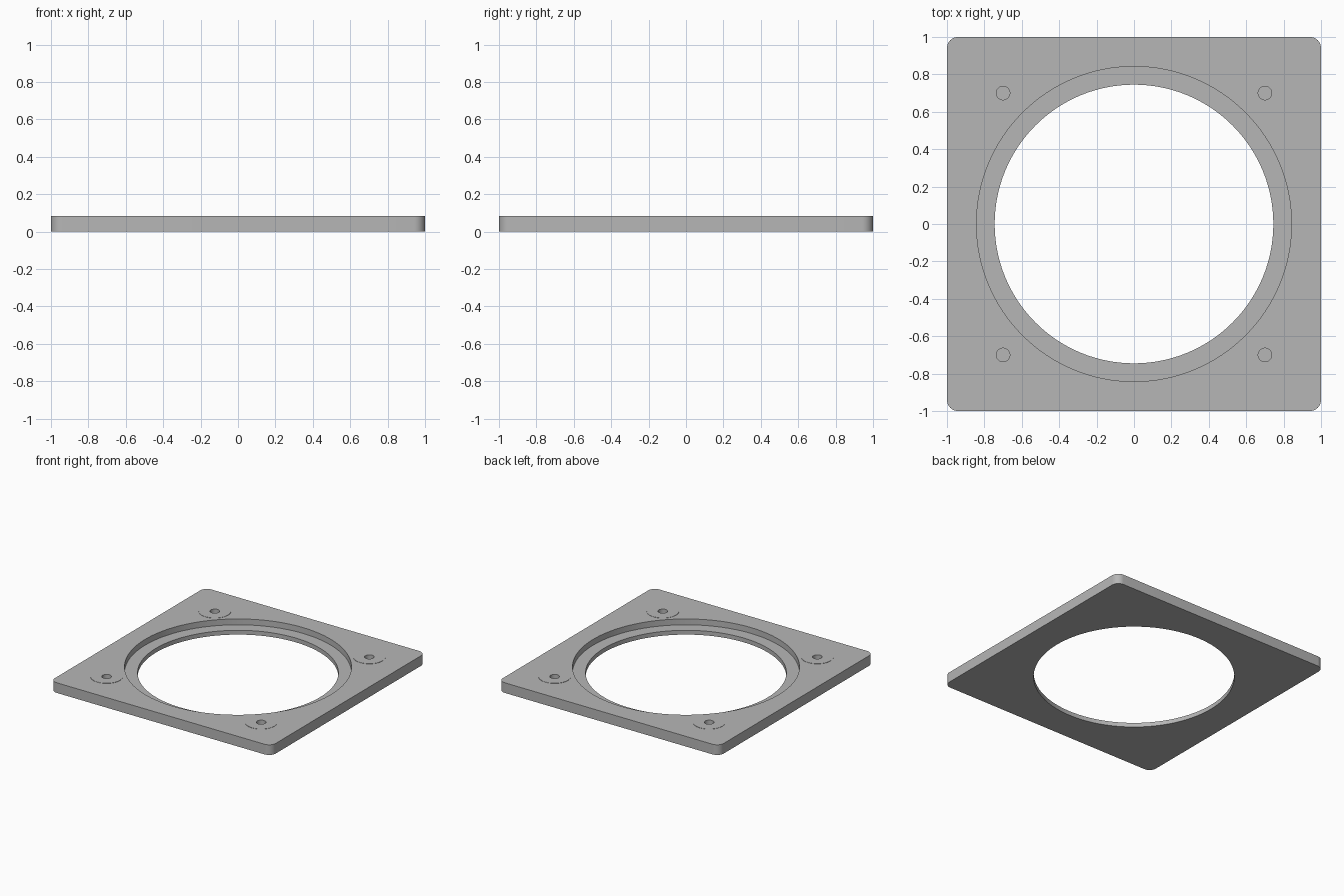
import bpy
import bmesh

old = bpy.data.objects.get("Cube")
if old:
    bpy.data.objects.remove(old, do_unlink=True)

HEIGHT = 0.085
PAD = 0.002          # thin raised pad round each screw hole
LEDGE = 0.035        # height of the inner ledge
CORNER = 0.06

grey = bpy.data.materials.new("plain grey")
grey.use_nodes = True
colour = (0.47, 0.47, 0.47, 1)
grey.diffuse_color = colour
grey.node_tree.nodes["Principled BSDF"].inputs["Base Color"].default_value = colour


def cylinder(name, radius, bottom, top, x=0, y=0, sides=128):
    bpy.ops.mesh.primitive_cylinder_add(
        vertices=sides, radius=radius, depth=top - bottom,
        location=(x, y, (bottom + top) / 2))
    obj = bpy.context.object
    obj.name = name
    obj.data.materials.append(grey)
    return obj


def combine(target, tool, operation):
    bpy.context.view_layer.objects.active = target
    mod = target.modifiers.new(operation.lower(), "BOOLEAN")
    mod.operation = operation
    mod.solver = "EXACT"
    mod.object = tool
    bpy.ops.object.modifier_apply(modifier=mod.name)
    bpy.data.objects.remove(tool, do_unlink=True)


# Square plate with rounded vertical corners
bm = bmesh.new()
bmesh.ops.create_cube(bm, size=2)
for v in bm.verts:
    v.co.z = (HEIGHT - PAD) if v.co.z > 0 else 0
uprights = [e for e in bm.edges
            if abs(e.verts[0].co.z - e.verts[1].co.z) > PAD]
bmesh.ops.bevel(bm, geom=uprights, offset=CORNER, segments=10,
                affect="EDGES", profile=0.5)
mesh = bpy.data.meshes.new("mounting_plate")
bm.to_mesh(mesh)
bm.free()
mesh.materials.append(grey)
plate = bpy.data.objects.new("mounting_plate", mesh)
bpy.context.collection.objects.link(plate)

# Large opening with a stepped ledge
combine(plate, cylinder("recess_cutter", 0.842, LEDGE, 0.2), "DIFFERENCE")
combine(plate, cylinder("opening_cutter", 0.745, -0.1, 0.2), "DIFFERENCE")

# Raised pads and blind screw holes near the corners
for x in (-0.7, 0.7):
    for y in (-0.7, 0.7):
        combine(plate, cylinder("pad", 0.12, LEDGE, HEIGHT, x, y, 48), "UNION")
        combine(plate, cylinder("hole_cutter", 0.036, LEDGE, 0.2, x, y, 48),
                "DIFFERENCE")

bpy.ops.object.select_all(action="DESELECT")
plate.select_set(True)
bpy.context.view_layer.objects.active = plate
bpy.ops.object.shade_smooth_by_angle(angle=0.5)
